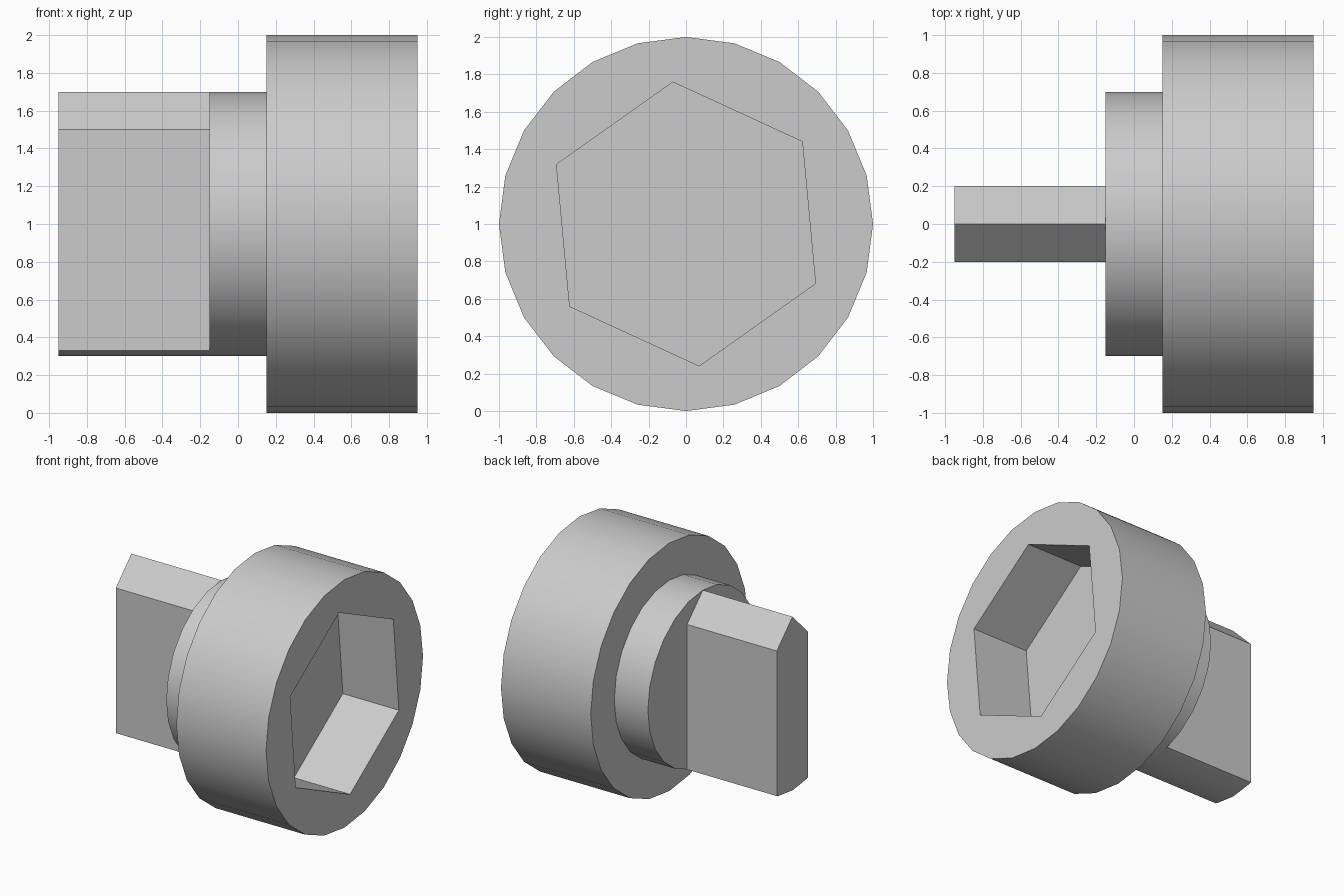
import bpy
import bmesh
from math import sin, cos, radians, tau

if "Cube" in bpy.data.objects:
    bpy.data.objects.remove(bpy.data.objects["Cube"], do_unlink=True)

AXIS_Z = 1.0

grey = bpy.data.materials.new("plain_grey")
grey.use_nodes = True
colour = (0.6, 0.6, 0.6, 1)
grey.diffuse_color = colour
grey.node_tree.nodes["Principled BSDF"].inputs["Base Color"].default_value = colour


def polygon(radius, sides, turn=0.0):
    """Regular (y, z) outline around the main axis, first corner up."""
    angles = [turn + tau * i / sides for i in range(sides)]
    return [(radius * sin(a), AXIS_Z + radius * cos(a)) for a in angles]


def wall(bm, outline, x0, x1):
    """Sweep an outline along x; return its two end rings."""
    rings = [[bm.verts.new((x, y, z)) for y, z in outline] for x in (x0, x1)]
    a, b = rings
    for i in range(len(outline)):
        j = (i + 1) % len(outline)
        bm.faces.new((a[i], a[j], b[j], b[i]))
    return rings


def ring_edges(bm, ring):
    return [bm.edges.get((ring[i - 1], ring[i])) for i in range(len(ring))]


def finish(bm, name):
    bmesh.ops.recalc_face_normals(bm, faces=bm.faces[:])
    mesh = bpy.data.meshes.new(name)
    bm.to_mesh(mesh)
    bm.free()
    mesh.materials.append(grey)
    obj = bpy.data.objects.new(name, mesh)
    bpy.context.collection.objects.link(obj)
    bpy.ops.object.select_all(action='DESELECT')
    obj.select_set(True)
    bpy.context.view_layer.objects.active = obj
    bpy.ops.object.shade_smooth_by_angle(angle=radians(30))


# Drum with a six-sided socket sunk into its outer end
bm = bmesh.new()
back, rim = wall(bm, polygon(1.0, 24), 0.15, 0.95)
floor, mouth = wall(bm, polygon(0.762, 6, radians(-5.3)), 0.45, 0.95)
bm.faces.new(back)
bm.faces.new(floor)
bmesh.ops.triangle_fill(bm, use_beauty=True,
                        edges=ring_edges(bm, rim) + ring_edges(bm, mouth))
finish(bm, "drum")

# Collar between drum and blade
bm = bmesh.new()
end, _ = wall(bm, polygon(0.7, 24), -0.15, 0.15)
bm.faces.new(end)
finish(bm, "collar")

# Flat blade: ridged top, bottom following the collar's curve
half = [(0.2, 1.5), (0.2, 0.33), (0.181, 0.324)]
outline = [(0, 1.7)] + half + [(0, 0.3)] + [(-y, z) for y, z in reversed(half)]
bm = bmesh.new()
end, _ = wall(bm, outline, -0.95, -0.15)
bm.faces.new(end)
finish(bm, "blade")
